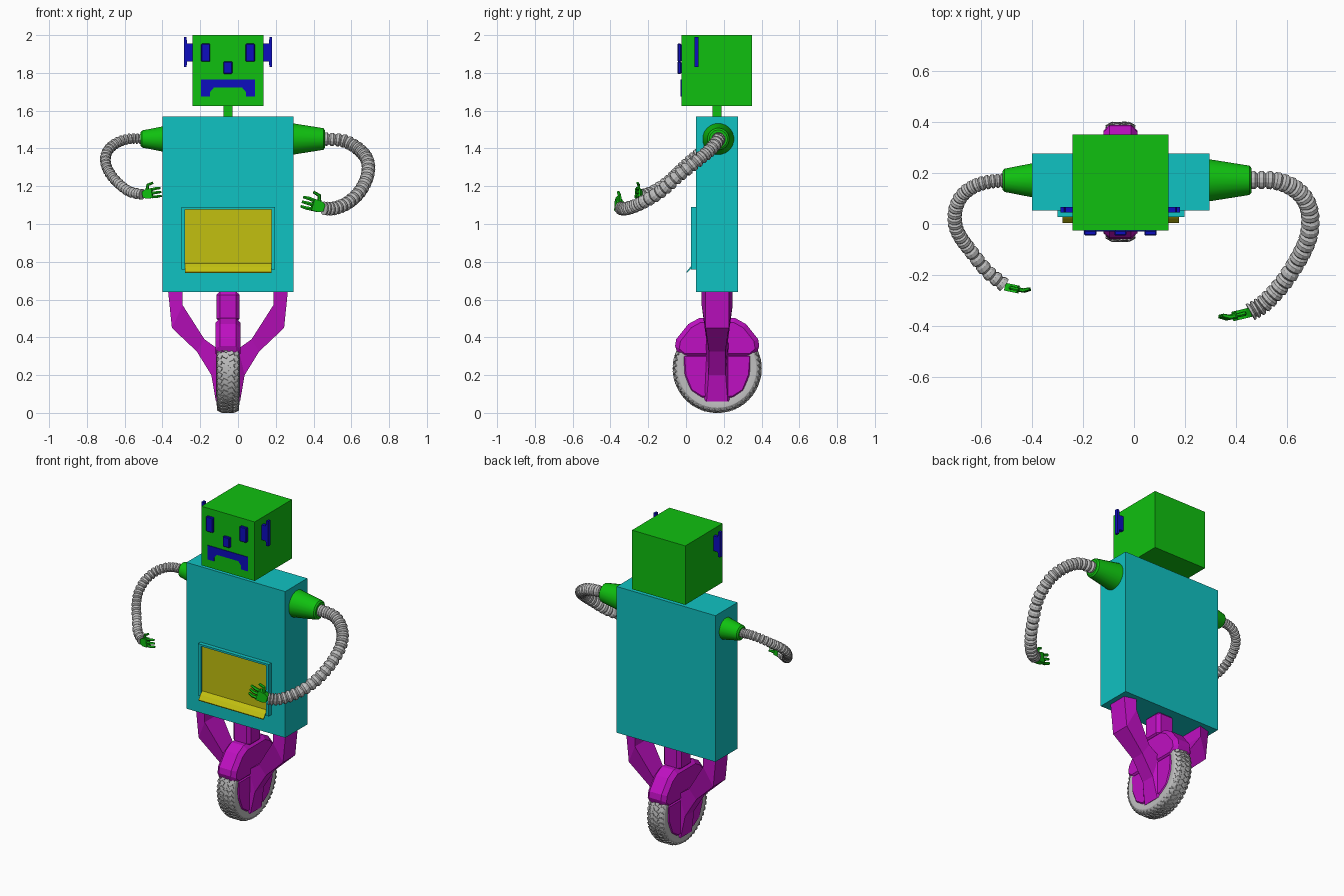
import bpy, bmesh, math
from mathutils import Vector, Matrix

if "Cube" in bpy.data.objects:
    bpy.data.objects.remove(bpy.data.objects["Cube"])

CX, CY = -0.053, 0.165          # centre line of the body


def material(name, r, g, b):
    m = bpy.data.materials.new(name)
    m.diffuse_color = (r, g, b, 1)
    m.use_nodes = True
    m.node_tree.nodes["Principled BSDF"].inputs["Base Color"].default_value = m.diffuse_color
    return m


GREEN = material("green", .005, .53, .005)
TEAL = material("teal", .005, .54, .54)
YELLOW = material("yellow", .54, .53, .005)
PURPLE = material("purple", .52, .005, .54)
BLUE = material("blue", .004, .004, .52)
GREY = material("grey", .52, .52, .52)


def finish(name, bm, mat, bevel=0):
    bmesh.ops.recalc_face_normals(bm, faces=bm.faces)
    me = bpy.data.meshes.new(name)
    bm.to_mesh(me)
    bm.free()
    me.materials.append(mat)
    ob = bpy.data.objects.new(name, me)
    bpy.context.collection.objects.link(ob)
    if bevel:
        mod = ob.modifiers.new("bevel", 'BEVEL')
        mod.width, mod.segments = bevel, 1
    return ob


def loft(name, rings, mat, closed=False, bevel=0):
    """Skin a list of equal rings; ends are capped unless the loop closes."""
    bm = bmesh.new()
    vs = [[bm.verts.new(p) for p in ring] for ring in rings]
    n = len(vs[0])
    for a, b in zip(vs, vs[1:] + (vs[:1] if closed else [])):
        for i in range(n):
            bm.faces.new((a[i], a[(i + 1) % n], b[(i + 1) % n], b[i]))
    if not closed:
        bm.faces.new(vs[0])
        bm.faces.new(vs[-1])
    return finish(name, bm, mat, bevel)


def prism_y(name, xz, y0, y1, mat, bevel=0):
    return loft(name, [[(x, y, z) for x, z in xz] for y in (y0, y1)], mat, bevel=bevel)


def prism_x(name, yz, x0, x1, mat, bevel=0):
    return loft(name, [[(x, y, z) for y, z in yz] for x in (x0, x1)], mat, bevel=bevel)


def box(name, x0, x1, y0, y1, z0, z1, mat, bevel=0):
    return prism_y(name, [(x0, z0), (x1, z0), (x1, z1), (x0, z1)], y0, y1, mat, bevel)


def rod(name, pts, radii, sides, mat):
    """Tube through the points with one radius per point."""
    pts = [Vector(p) for p in pts]
    rings, side = [], None
    for i, p in enumerate(pts):
        t = (pts[min(i + 1, len(pts) - 1)] - pts[max(i - 1, 0)]).normalized()
        ref = side if side else (Vector((0, 0, 1)) if abs(t.z) < .9 else Vector((0, 1, 0)))
        side = (ref - t * ref.dot(t)).normalized()
        other = t.cross(side)
        rings.append([p + radii[i] * (side * math.cos(a) + other * math.sin(a))
                      for a in ((k + .5) * math.tau / sides for k in range(sides))])
    return loft(name, rings, mat)


def curve_point(pts, t):
    """Catmull-Rom point, t from 0 to 1."""
    s = t * (len(pts) - 1)
    i = min(int(s), len(pts) - 2)
    u = s - i
    b, c = Vector(pts[i]), Vector(pts[i + 1])
    a = Vector(pts[i - 1]) if i else 2 * b - c
    d = Vector(pts[i + 2]) if i + 2 < len(pts) else 2 * c - b
    return .5 * (2 * b + (c - a) * u + (2 * a - 5 * b + 4 * c - d) * u * u
                 + (3 * b - a - 3 * c + d) * u ** 3)


# head, neck and body
box("head", -.24, .135, -.025, .35, 1.625, 2.0, GREEN)
box("neck", -.077, -.03, .14, .187, 1.56, 1.63, GREEN)
box("body", -.40, .295, .053, .275, .64, 1.57, TEAL)

# face
for s, side in ((-1, "left"), (1, "right")):
    c = CX + s * .118
    box(side + "_eye", c - .024, c + .024, -.045, -.025, 1.86, 1.955, BLUE, .004)
    ear = [(.187, 1.86), (.216, 1.86), (.22, 1.83), (.234, 1.83),
           (.234, 1.99), (.22, 1.99), (.216, 1.955), (.187, 1.955)]
    prism_y(side + "_ear", [(CX + s * d, z) for d, z in ear], .045, .066, BLUE)
box("nose", -.077, -.03, -.045, -.025, 1.795, 1.86, BLUE, .004)
mouth = [(.142, 1.675), (.142, 1.765)]
inner = [(.112, 1.71), (.094, 1.722)]
mouth_half = mouth[::-1] + [(.142, 1.675), (.096, 1.675), (.094, 1.7), (.075, 1.722)]
mouth_half = mouth_half[:1] + mouth_half[2:]
prism_y("mouth", [(CX + d, z) for d, z in mouth_half]
        + [(CX - d, z) for d, z in mouth_half[::-1]], -.029, -.024, BLUE)

# chest panel: raised frame, sunken screen, sloping lip
for nm, x0, x1, z0, z1 in (("left", -.30, -.28, .76, 1.09), ("right", .177, .197, .76, 1.09),
                           ("top", -.28, .177, 1.078, 1.09), ("bottom", -.28, .177, .76, .775)):
    box("frame_" + nm, x0, x1, .027, .054, z0, z1, TEAL)
box("screen", -.28, .177, .040, .054, .775, 1.078, YELLOW)
lip = prism_x("screen_lip", [(.040, .79), (.022, .772), (.003, .747), (.005, .741), (.028, .765)],
              -.28, .177, YELLOW)
lip.data.materials.append(TEAL)
for f in lip.data.polygons:
    f.material_index = 1 if f.normal.z < .1 and f.normal.y > -.9 else 0


# arms: shoulder cone, ribbed hose, hand
def arm(side, s, x0, x1, r0, r1, path, hose_r, ribs, base, f, size):
    c = (CY + .006, 1.45)
    rod(side + "_shoulder", [(x, *c) for x in (x0, x1 - s * .008, x1)],
        [r0, r1, r1 - .010], 20, GREEN)
    pts, radii = [], []
    for i in range(ribs):
        for k, r in ((0, .72), (.25, .95), (.7, 1.0)):
            pts.append(curve_point(path, (i + k) / ribs))
            radii.append(hose_r * r)
    rod(side + "_hose", pts, radii, 12, GREY)

    f = Vector(f).normalized()
    u = (Vector((0, 0, 1)) - f * f.z).normalized()
    w = f.cross(u)

    def at(a, b, d=0):
        return Vector(base) + size * (f * a + u * b + w * d)

    loft(side + "_palm", [[at(a, b * h, d * .017) for b, d in ((-1, -1), (1, -1), (1, 1), (-1, 1))]
                          for a, h in ((-.008, .016), (.012, .027), (.05, .029))], GREEN)
    for i, b in enumerate((-.021, 0, .021)):
        rod(f"{side}_finger_{i + 1}", [at(.045, b), at(.075, b * 1.15), at(.10, b * 1.1, s * .012)],
            [.010 * size, .009 * size, .007 * size], 6, GREEN)
    rod(side + "_thumb", [at(.02, .02), at(.03, .052), at(.062, .060)],
        [.010 * size, .009 * size, .007 * size], 6, GREEN)


arm("left", -1, -.395, -.515, .068, .046,
    [(-.505, .17, 1.45), (-.56, .166, 1.452), (-.62, .15, 1.44), (-.67, .115, 1.41),
     (-.698, .06, 1.37), (-.70, 0, 1.32), (-.68, -.05, 1.272), (-.64, -.105, 1.222),
     (-.575, -.185, 1.172), (-.50, -.245, 1.155)],
    .029, 26, (-.497, -.247, 1.157), (.96, -.2, .14), .9)
arm("right", 1, .29, .46, .084, .058,
    [(.45, .172, 1.45), (.56, .168, 1.44), (.64, .13, 1.395), (.685, .06, 1.335),
     (.685, -.04, 1.255), (.645, -.135, 1.172), (.58, -.235, 1.112), (.51, -.31, 1.083),
     (.45, -.348, 1.083)],
    .037, 28, (.445, -.348, 1.087), (-.92, -.22, .28), 1.1)

# tyre: revolved cross-section
half = [(.050, .15), (.060, .185), (.059, .208), (.048, .225), (.02, .230)]
section = half + [(-x, r) for x, r in half[::-1]]
WZ = .235
tyre = loft("tyre", [[(CX + x, CY + r * math.cos(a), WZ + r * math.sin(a)) for x, r in section]
                     for a in (i * math.tau / 48 for i in range(48))], GREY, closed=True)

# tread: slanted blocks in a herringbone around the tyre
bm = bmesh.new()
for i in range(44):
    for s in (-1, 1):
        for x, r, tilt, length in ((.015, .2305, .0, .026), (.043, .225, .5, .026)):
            m = (Matrix.Translation((CX, CY, WZ))
                 @ Matrix.Rotation((i + (.5 if s > 0 else 0)) * math.tau / 44, 4, 'X')
                 @ Matrix.Translation((s * x, 0, r))
                 @ Matrix.Rotation(s * tilt, 4, 'Y') @ Matrix.Rotation(s * .5, 4, 'Z')
                 @ Matrix.Diagonal((length, .019, .009, 1)))
            bmesh.ops.create_cube(bm, size=1, matrix=m)
finish("tyre_tread", bm, GREY)

# mudguard, hub and centre post
prism_x("mudguard", [(-.062, .33), (-.052, .39), (.012, .47), (.07, .502), (.26, .502),
                     (.318, .47), (.382, .39), (.392, .33), (.345, .29), (-.015, .29)],
        CX - .066, CX + .066, PURPLE, .024)
prism_x("hub", [(-.02, .31), (-.012, .2), (.022, .115), (.08, .078), (.165, .07), (.25, .078),
                (.308, .115), (.342, .2), (.35, .31)], CX - .063, CX + .063, PURPLE, .012)
prism_x("centre_post", [(.10, .645), (.10, .48), (.23, .48), (.23, .645)],
        CX - .062, CX + .062, PURPLE, .02)

# side legs: inner (d, z), outer (d, z) and half depth for each section
leg = [(.24, .645, .317, .645, .082), (.24, .57, .297, .45, .082), (.125, .39, .165, .325, .058),
       (.055, .34, .088, .2, .06), (.05, .07, .064, .06, .075)]
for s, side in ((-1, "left"), (1, "right")):
    loft(side + "_leg", [[(CX + s * di, CY - h, zi), (CX + s * di, CY + h, zi),
                          (CX + s * do, CY + h * .75, zo), (CX + s * do, CY - h * .75, zo)]
                         for di, zi, do, zo, h in leg], PURPLE)

# smooth the rounded parts, keeping sharp edges
for ob in bpy.context.collection.objects:
    ob.select_set("shoulder" in ob.name or ob.name == "tyre")
    if ob.select_get():
        bpy.context.view_layer.objects.active = ob
bpy.ops.object.shade_smooth_by_angle(angle=math.radians(30))
